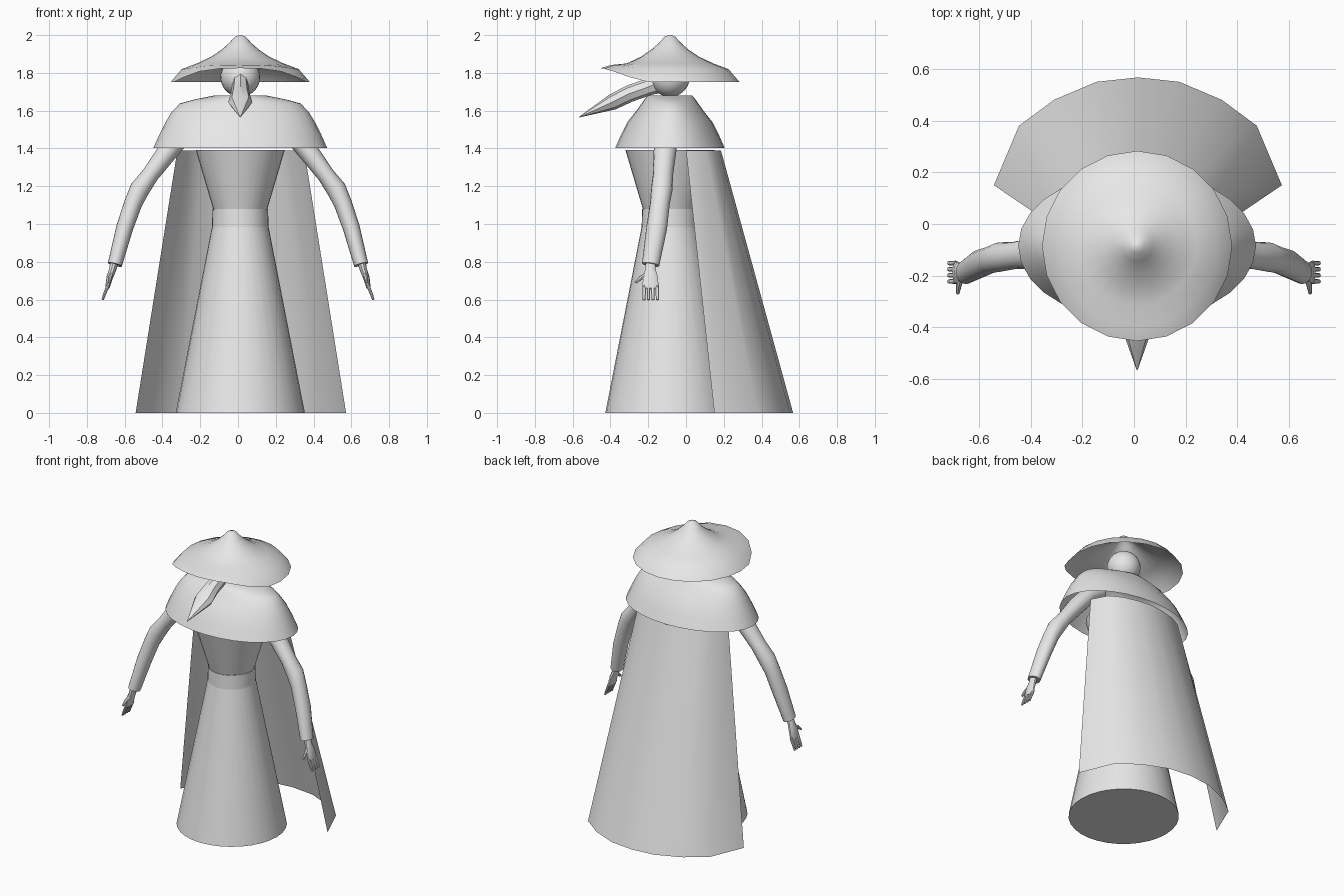
import bpy, bmesh, math
from mathutils import Vector

if "Cube" in bpy.data.objects:
    bpy.data.objects.remove(bpy.data.objects["Cube"])

grey = bpy.data.materials.new("light grey")
grey.diffuse_color = (0.8, 0.8, 0.8, 1)
grey.use_nodes = True
grey.node_tree.nodes["Principled BSDF"].inputs["Base Color"].default_value = grey.diffuse_color
CX, CY = 0.012, -0.085      # body axis


def finish(name, verts, faces, angle=40):
    me = bpy.data.meshes.new(name)
    me.from_pydata([tuple(v) for v in verts], [], faces)
    bm = bmesh.new()
    bm.from_mesh(me)
    bmesh.ops.recalc_face_normals(bm, faces=bm.faces)
    bm.to_mesh(me)
    bm.free()
    me.materials.append(grey)
    ob = bpy.data.objects.new(name, me)
    bpy.context.collection.objects.link(ob)
    bpy.ops.object.select_all(action='DESELECT')
    ob.select_set(True)
    bpy.context.view_layer.objects.active = ob
    bpy.ops.object.shade_smooth_by_angle(angle=math.radians(angle))
    return ob


def loft(name, rings, cap_start=False, cap_end=False, angle=40):
    """Skin equal-sized closed rings of points."""
    n = len(rings[0])
    verts = [p for r in rings for p in r]
    faces = [(i * n + j, i * n + (j + 1) % n, (i + 1) * n + (j + 1) % n, (i + 1) * n + j)
             for i in range(len(rings) - 1) for j in range(n)]
    if cap_start:
        faces.append(tuple(range(n)))
    if cap_end:
        faces.append(tuple(range(len(verts) - n, len(verts))))
    return finish(name, verts, faces, angle)


def ellipse(rx, ry, z, n):
    """Horizontal ring around the body axis, first point at the front."""
    return [Vector((CX + rx * math.sin(math.tau * k / n),
                    CY - ry * math.cos(math.tau * k / n), z)) for k in range(n)]


def tube(name, stations, n=12, side=(0, 1, 0), angle=40):
    """Tube along stations of (centre, radius across side, radius along side)."""
    pts = [Vector(s[0]) for s in stations]
    rings = []
    for i, (_, ra, rb) in enumerate(stations):
        t = (pts[min(i + 1, len(pts) - 1)] - pts[max(i - 1, 0)]).normalized()
        b = Vector(side)
        b = (b - t * b.dot(t)).normalized()
        a = t.cross(b)
        rings.append([pts[i] + a * ra * math.cos(math.tau * k / n)
                      + b * rb * math.sin(math.tau * k / n) for k in range(n)])
    return loft(name, rings, True, True, angle)


# Hat: lathe with the front of the brim bent upward
hat = [ellipse(r, r, z, 20) for r, z in
       [(0.006, 2.0), (0.028, 1.992), (0.06, 1.957), (0.10, 1.922), (0.155, 1.885),
        (0.23, 1.85), (0.31, 1.82), (0.368, 1.752)]]
for k, lift in enumerate((0.073, 0.07, 0.056, 0.026)):
    for j in {k, -k % 20}:
        hat[-1][j].z += lift
        hat[-2][j].z += lift * 0.3
loft("hat", hat, cap_start=True, angle=60)

# Head
head = [ellipse(max(0.105 * math.sin(a), 0.001), max(0.105 * math.sin(a), 0.001),
                1.778 + 0.105 * math.cos(a), 24)
        for a in [math.pi * i / 14 for i in range(15)]]
loft("head", head, True, True)

# Long drooping beak
tube("beak", [((CX, -0.15, 1.75), 0.06, 0.04), ((CX, -0.20, 1.725), 0.045, 0.045),
              ((CX, -0.30, 1.69), 0.045, 0.05), ((CX, -0.39, 1.645), 0.042, 0.064),
              ((CX, -0.565, 1.566), 0.002, 0.002)], 8, (1, 0, 0), 35)

# Shoulder cape, open underneath
loft("shoulder_cape", [ellipse(*s, 28) for s in
     [(0.14, 0.118, 1.68), (0.24, 0.135, 1.66), (0.32, 0.15, 1.638), (0.365, 0.185, 1.59),
      (0.395, 0.225, 1.54), (0.43, 0.26, 1.47), (0.46, 0.29, 1.402)]], cap_start=True, angle=50)

# Torso, belt and skirt
loft("torso", [ellipse(r, r, z, 32) for r, z in [(0.236, 1.392), (0.142, 1.075)]], True, True)
loft("belt", [ellipse(r, r, z, 32) for r, z in [(0.147, 1.08), (0.15, 0.985)]], True, True)
loft("skirt", [ellipse(r, r, z, 32) for r, z in [(0.15, 0.985), (0.342, 0.0)]], True, True)

# Cloak: open sheet hanging behind, widening to the hem
hem = [(0.0, 0.567), (0.16, 0.55), (0.325, 0.48), (0.46, 0.38), (0.557, 0.15)]
collar = [(0.0, 0.185), (0.10, 0.175), (0.20, 0.148), (0.28, 0.105), (0.336, 0.0)]
rows = []
for half, z in ((collar, 1.39), (hem, 0.0)):
    rows.append([(0.015 - x, y, z) for x, y in half[:0:-1]] + [(0.015 + x, y, z) for x, y in half])
m = len(rows[0])
finish("cloak", rows[0] + rows[1], [(j, j + 1, m + j + 1, m + j) for j in range(m - 1)], 45)

# Arms and hands
for s, label in ((1, "left"), (-1, "right")):
    def P(x, y, z):
        return (s * x, y, z)

    tube(label + "_arm", [
        (P(0.20, -0.09, 1.54), 0.05, 0.055), (P(0.29, -0.10, 1.48), 0.055, 0.06),
        (P(0.375, -0.112, 1.38), 0.054, 0.06), (P(0.465, -0.122, 1.26), 0.046, 0.053),
        (P(0.52, -0.128, 1.185), 0.053, 0.057), (P(0.555, -0.138, 1.11), 0.048, 0.052),
        (P(0.60, -0.155, 0.98), 0.045, 0.055), (P(0.652, -0.187, 0.785), 0.038, 0.046)], 16)
    tube(label + "_palm", [
        (P(0.653, -0.187, 0.80), 0.022, 0.026), (P(0.665, -0.188, 0.755), 0.019, 0.03),
        (P(0.68, -0.188, 0.715), 0.017, 0.042), (P(0.692, -0.188, 0.66), 0.011, 0.045)], 10)
    for i in range(4):
        y = -0.222 + i * 0.0235
        tube(f"{label}_finger_{i + 1}", [
            (P(0.688, y, 0.675), 0.009, 0.0095), (P(0.706, y, 0.63), 0.008, 0.009),
            (P(0.717, y, 0.598), 0.006, 0.008)], 8)
    tube(label + "_thumb", [
        (P(0.668, -0.20, 0.74), 0.012, 0.012), (P(0.678, -0.238, 0.715), 0.011, 0.011),
        (P(0.682, -0.268, 0.69), 0.007, 0.007)], 8, (1, 0, 0))
